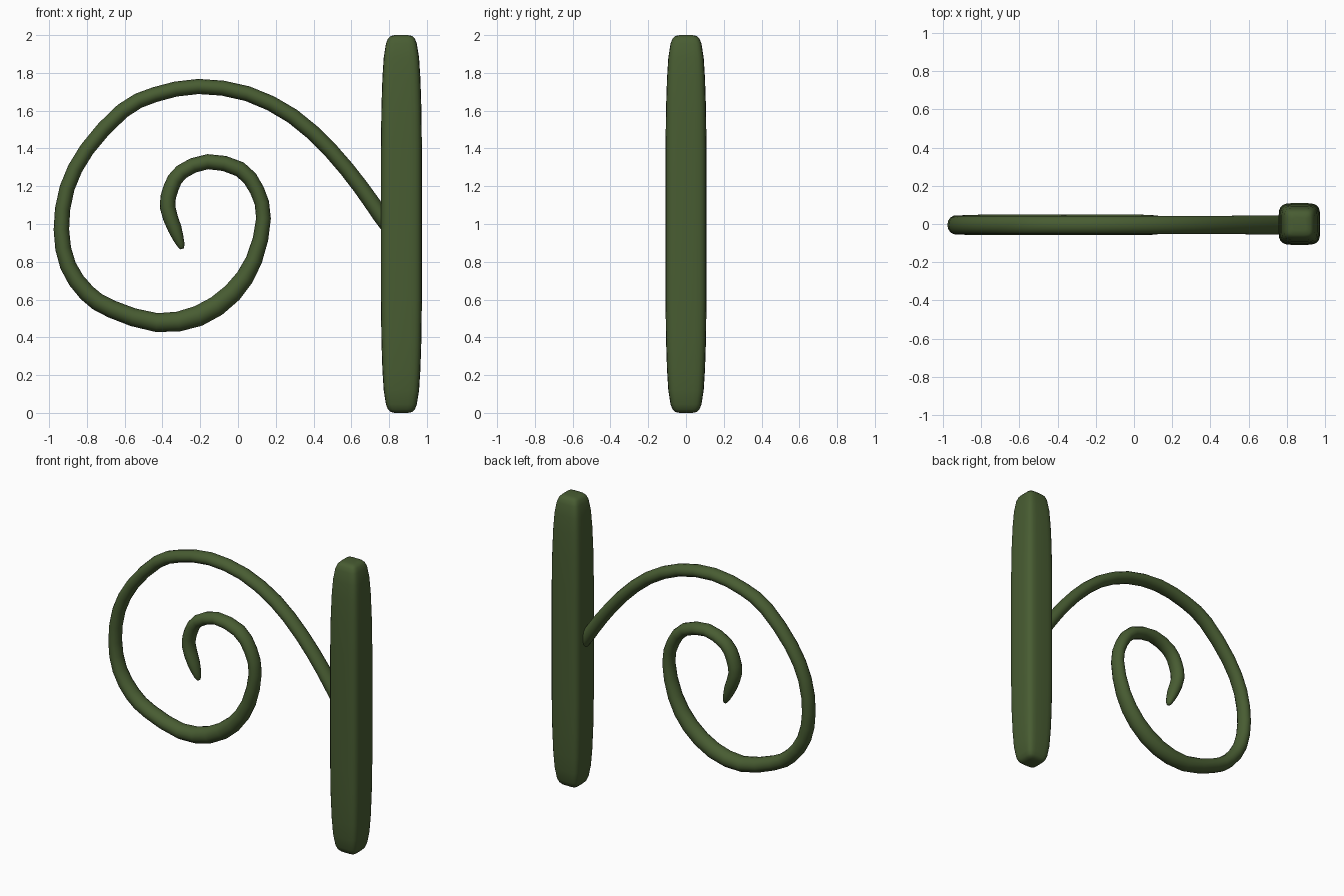
import bpy, bmesh, math
from mathutils import Vector

if "Cube" in bpy.data.objects:
    bpy.data.objects.remove(bpy.data.objects["Cube"])

green = bpy.data.materials.new("leaf green")
green.diffuse_color = (0.065, 0.108, 0.032, 1)
green.use_nodes = True
green.node_tree.nodes["Principled BSDF"].inputs["Base Color"].default_value = green.diffuse_color


def loft(name, rings):
    """Skin a list of closed rings, capping both ends."""
    bm = bmesh.new()
    loops = [[bm.verts.new(p) for p in ring] for ring in rings]
    n = len(loops[0])
    for a, b in zip(loops, loops[1:]):
        for i in range(n):
            j = (i + 1) % n
            bm.faces.new((a[i], a[j], b[j], b[i]))
    bm.faces.new(loops[0][::-1])
    bm.faces.new(loops[-1])
    bmesh.ops.recalc_face_normals(bm, faces=bm.faces)
    for f in bm.faces:
        f.smooth = True
    mesh = bpy.data.meshes.new(name)
    bm.to_mesh(mesh)
    bm.free()
    mesh.materials.append(green)
    ob = bpy.data.objects.new(name, mesh)
    bpy.context.collection.objects.link(ob)
    return ob


def rounded_square(cx, z, half, power=0.42, n=24):
    """Superellipse ring at height z."""
    ring = []
    for i in range(n):
        a = math.tau * (i + 0.5) / n
        c, s = math.cos(a), math.sin(a)
        ring.append((cx + half * math.copysign(abs(c) ** power, c),
                     half * math.copysign(abs(s) ** power, s), z))
    return ring


# Upright stem: rounded square bar narrowing at both ends
end = [(0.0, 0.035), (0.005, 0.058), (0.018, 0.071), (0.045, 0.082), (0.12, 0.094),
       (0.23, 0.101), (0.38, 0.106), (0.6, 0.109)]
profile = end + [(2 - z, h) for z, h in reversed(end)]
loft("stem", [rounded_square(0.865, z, h) for z, h in profile])

# Curling tendril: x, z, radius along the spiral
path = [(0.82, 0.96, .042), (0.755, 1.045, .043), (0.65, 1.195, .042), (0.49, 1.39, .041),
        (0.29, 1.57, .041), (0.05, 1.69, .04), (-0.21, 1.728, .04), (-0.44, 1.685, .04),
        (-0.61, 1.6, .041), (-0.80, 1.395, .04), (-0.905, 1.19, .04), (-0.935, 0.97, .041),
        (-0.90, 0.78, .043), (-0.80, 0.635, .046), (-0.67, 0.55, .047), (-0.43, 0.478, .05),
        (-0.21, 0.513, .055), (-0.03, 0.635, .052), (0.085, 0.81, .044), (0.135, 1.03, .039),
        (0.10, 1.18, .039), (0.01, 1.29, .041), (-0.16, 1.33, .04), (-0.30, 1.275, .04),
        (-0.355, 1.19, .041), (-0.373, 1.09, .041), (-0.335, 0.975, .037),
        (-0.305, 0.895, .022), (-0.297, 0.868, .010)]


def smooth_path(pts, steps=2):
    """Catmull-Rom interpolation."""
    v = [Vector(p) for p in pts]
    v = [2 * v[0] - v[1]] + v + [2 * v[-1] - v[-2]]
    out = []
    for a, b, c, d in zip(v, v[1:], v[2:], v[3:]):
        for k in range(steps):
            t = k / steps
            out.append(0.5 * (2 * b + (c - a) * t + (2 * a - 5 * b + 4 * c - d) * t ** 2
                              + (3 * b - a - 3 * c + d) * t ** 3))
    return out + [v[-2]]


pts = smooth_path(path)
rings = []
for i, p in enumerate(pts):
    t = pts[min(i + 1, len(pts) - 1)] - pts[max(i - 1, 0)]
    side = Vector((-t.y, 0, t.x)).normalized()
    ring = []
    for k in range(14):
        a = math.tau * k / 14
        q = Vector((p.x, -0.005, p.y)) + side * (p.z * math.cos(a))
        q.y += min(p.z * 1.2, 0.055) * math.sin(a)
        ring.append(q)
    rings.append(ring)
loft("tendril", rings)
